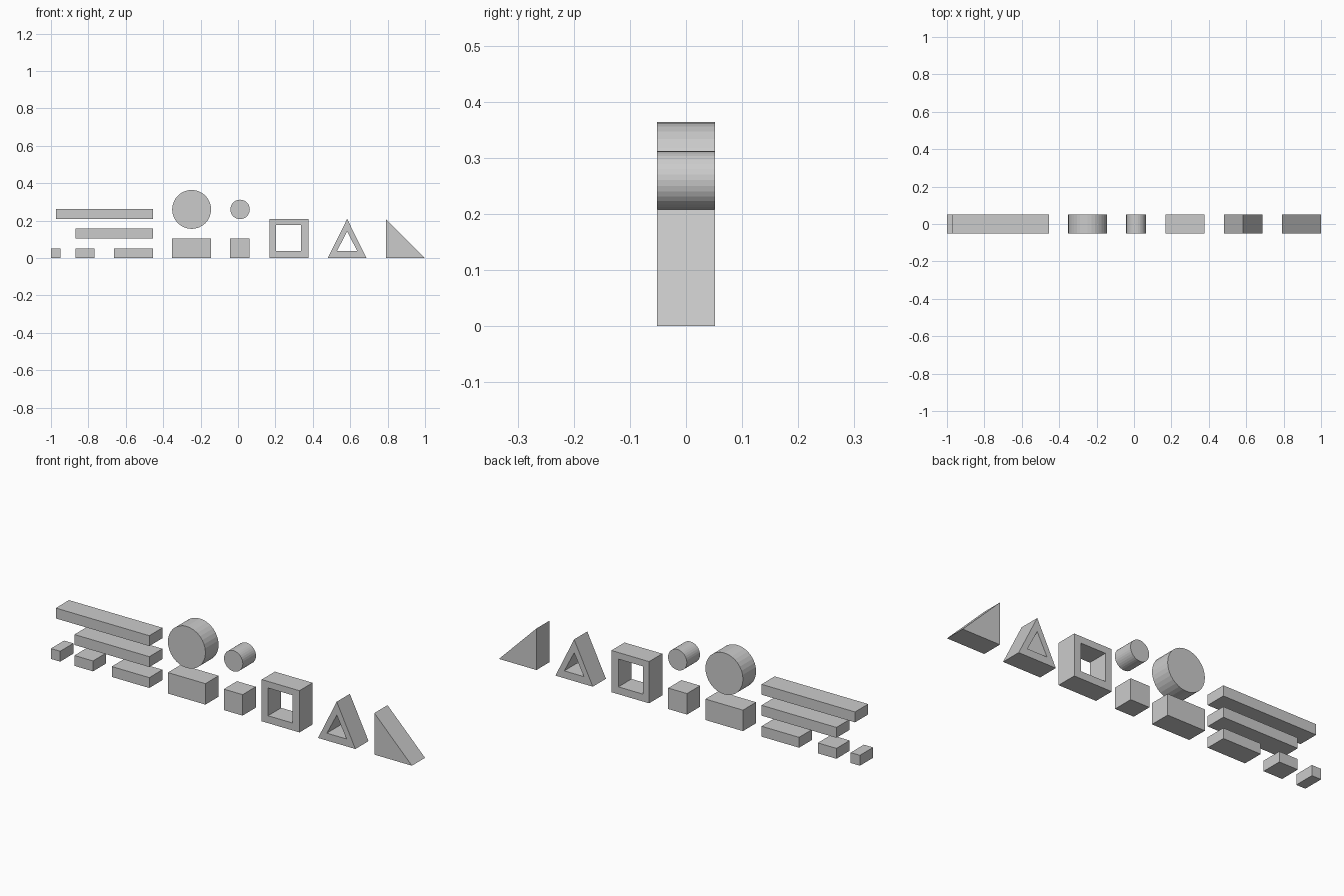
import bpy, bmesh, math

if "Cube" in bpy.data.objects:
    bpy.data.objects.remove(bpy.data.objects["Cube"])

D = 0.052  # half depth of every block


def prism(name, outline, hole=None):
    """Extrude an x-z outline along y; a matching inner outline makes a through hole."""
    bm = bmesh.new()
    loops = [outline] + ([hole] if hole else [])
    rings = [[[bm.verts.new((x, y, z)) for x, z in lp] for y in (-D, D)] for lp in loops]
    n = len(outline)
    if hole:
        for side in (0, 1):
            o, h = rings[0][side], rings[1][side]
            for i in range(n):
                j = (i + 1) % n
                bm.faces.new((o[i], o[j], h[j], h[i]))
    else:
        for side in (0, 1):
            bm.faces.new(rings[0][side])
    for front, back in rings:
        for i in range(n):
            j = (i + 1) % n
            bm.faces.new((front[i], front[j], back[j], back[i]))
    bmesh.ops.recalc_face_normals(bm, faces=bm.faces)
    # merge the flat frame faces visually
    mesh = bpy.data.meshes.new(name)
    bm.to_mesh(mesh)
    bm.free()
    ob = bpy.data.objects.new(name, mesh)
    bpy.context.collection.objects.link(ob)
    return ob


def rect(x0, x1, z0, z1):
    return [(x0, z0), (x1, z0), (x1, z1), (x0, z1)]


def circle(cx, cz, r, n=32):
    return [(cx + r * math.cos(2 * math.pi * i / n), cz + r * math.sin(2 * math.pi * i / n))
            for i in range(n)]


# Planks and rectangular blocks
for name, *r in [
    ("long_plank", -0.973, -0.455, 0.210, 0.262),
    ("medium_plank", -0.870, -0.455, 0.105, 0.157),
    ("short_plank", -0.663, -0.455, 0, 0.052),
    ("half_plank", -0.870, -0.767, 0, 0.052),
    ("quarter_plank", -1.0, -0.949, 0, 0.052),
    ("brick", -0.352, -0.144, 0, 0.105),
    ("cube", -0.042, 0.062, 0, 0.105),
]:
    prism(name, rect(*r))

# Round blocks
prism("large_cylinder", circle(-0.248, 0.260, 0.104))
prism("small_cylinder", circle(0.011, 0.260, 0.052))

# Blocks with a window
prism("square_frame", rect(0.168, 0.377, 0, 0.209), rect(0.203, 0.338, 0.037, 0.176))
prism("triangle_frame", [(0.480, 0), (0.687, 0), (0.5835, 0.209)],
      [(0.529, 0.037), (0.638, 0.037), (0.5835, 0.142)])

# Ramp
prism("ramp", [(0.792, 0), (1.0, 0), (0.792, 0.208)])
